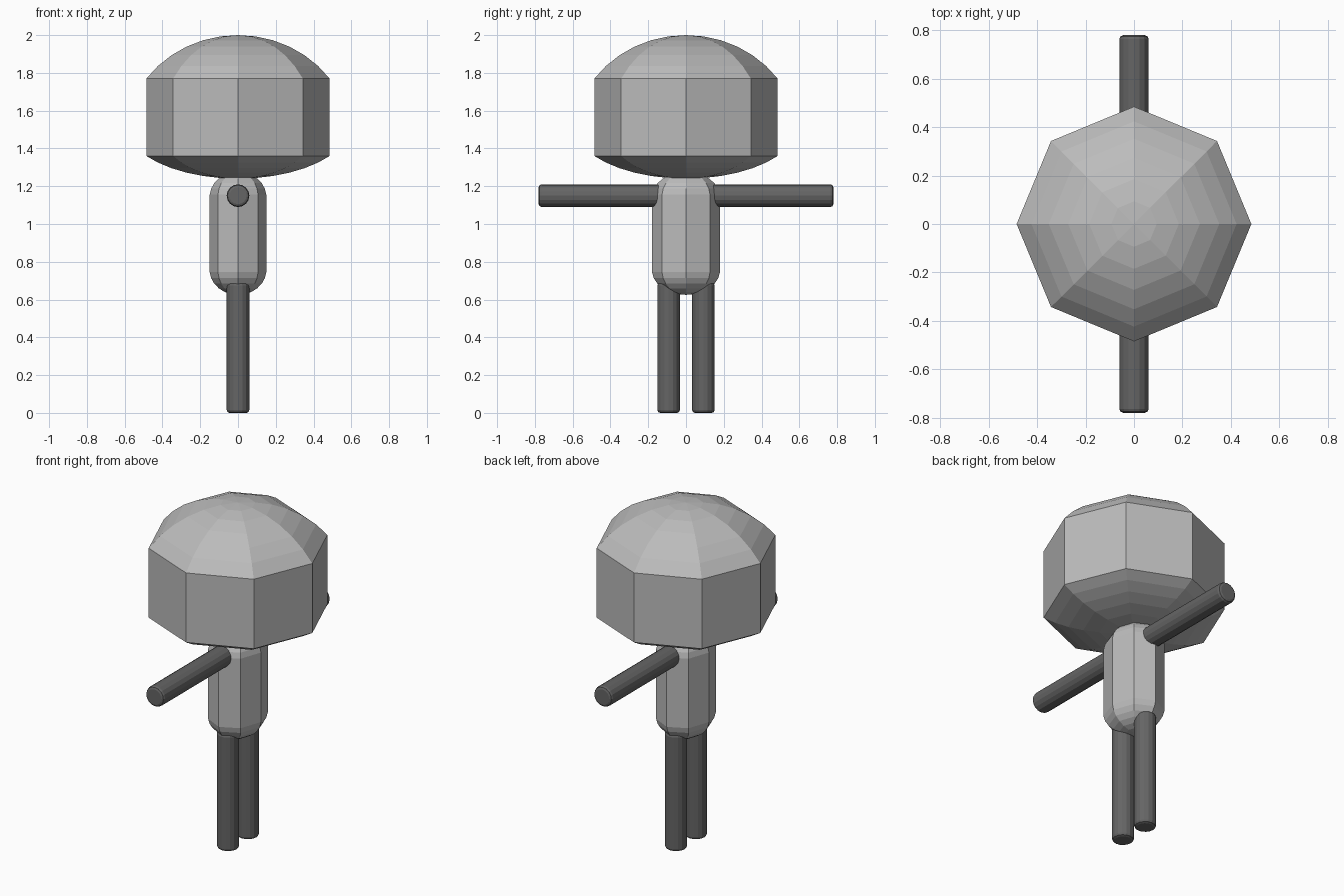
import bpy, math
from mathutils import Matrix

if "Cube" in bpy.data.objects:
    bpy.data.objects.remove(bpy.data.objects["Cube"])


def material(name, v):
    m = bpy.data.materials.new(name)
    m.diffuse_color = (v, v, v, 1)
    m.use_nodes = True
    m.node_tree.nodes["Principled BSDF"].inputs["Base Color"].default_value = m.diffuse_color
    return m


LIGHT = material("light_grey", 0.5)
DARK = material("dark_grey", 0.13)


def lathe(name, profile, sides, mat, sx=1.0, sy=1.0, matrix=Matrix()):
    """Spin a (radius, z) profile around z; radius 0 makes a pole, open ends are capped."""
    verts, faces, rings = [], [], []
    for r, z in profile:
        n = 1 if r < 1e-6 else sides
        rings.append(list(range(len(verts), len(verts) + n)))
        for i in range(n):
            a = 2 * math.pi * i / sides
            verts.append(matrix @ Matrix.Diagonal((sx, sy, 1, 1)) @
                         Matrix.Translation((r * math.cos(a), r * math.sin(a), z)).translation)
    for lo, hi in zip(rings, rings[1:]):
        for i in range(sides):
            j = (i + 1) % sides
            if len(lo) == 1:
                faces.append((lo[0], hi[j], hi[i]))
            elif len(hi) == 1:
                faces.append((lo[i], lo[j], hi[0]))
            else:
                faces.append((lo[i], lo[j], hi[j], hi[i]))
    if len(rings[0]) > 1:
        faces.append(tuple(reversed(rings[0])))
    if len(rings[-1]) > 1:
        faces.append(tuple(rings[-1]))
    me = bpy.data.meshes.new(name)
    me.from_pydata(verts, [], faces)
    me.materials.append(mat)
    ob = bpy.data.objects.new(name, me)
    bpy.context.collection.objects.link(ob)
    return ob


def cap(radius, z, height, sweep, steps=6):
    """Elliptical cap from its pole out to the rim at (radius, z)."""
    t = math.radians(sweep)
    pts = []
    for i in range(steps + 1):
        a = t * i / steps
        pts.append((radius * math.sin(a) / math.sin(t),
                    z + height * (math.cos(a) - math.cos(t)) / (1 - math.cos(t))))
    return pts


def domed(radius, z0, z1, low, high, sweep):
    return cap(radius, z0, -low, sweep) + cap(radius, z1, high, sweep)[::-1]


def rod(r, z0, z1, b=0.015):
    """Cylinder profile with rounded rims."""
    k = 0.3 * b
    low = [(r - b, z0), (r - k, z0 + k), (r, z0 + b)]
    return low + [(r, z1 - b), (r - k, z1 - k), (r - b, z1)]


# Big eight-sided head and rounded torso
lathe("head", domed(0.485, 1.36, 1.77, 0.12, 0.23, 54), 8, LIGHT)
lathe("torso", domed(1.0, 0.745, 1.155, 0.12, 0.12, 85), 8, LIGHT, sx=0.15, sy=0.18)

# Legs and straight outstretched arms
for side, s in (("right", 1), ("left", -1)):
    lathe(side + "_leg", rod(0.06, 0.0, 0.69), 16, DARK,
          matrix=Matrix.Translation((0, s * 0.092, 0)))
    lathe(side + "_arm", rod(0.06, 0.1, 0.78), 16, DARK,
          matrix=Matrix.Translation((0, 0, 1.15)) @ Matrix.Rotation(-s * math.pi / 2, 4, 'X'))
